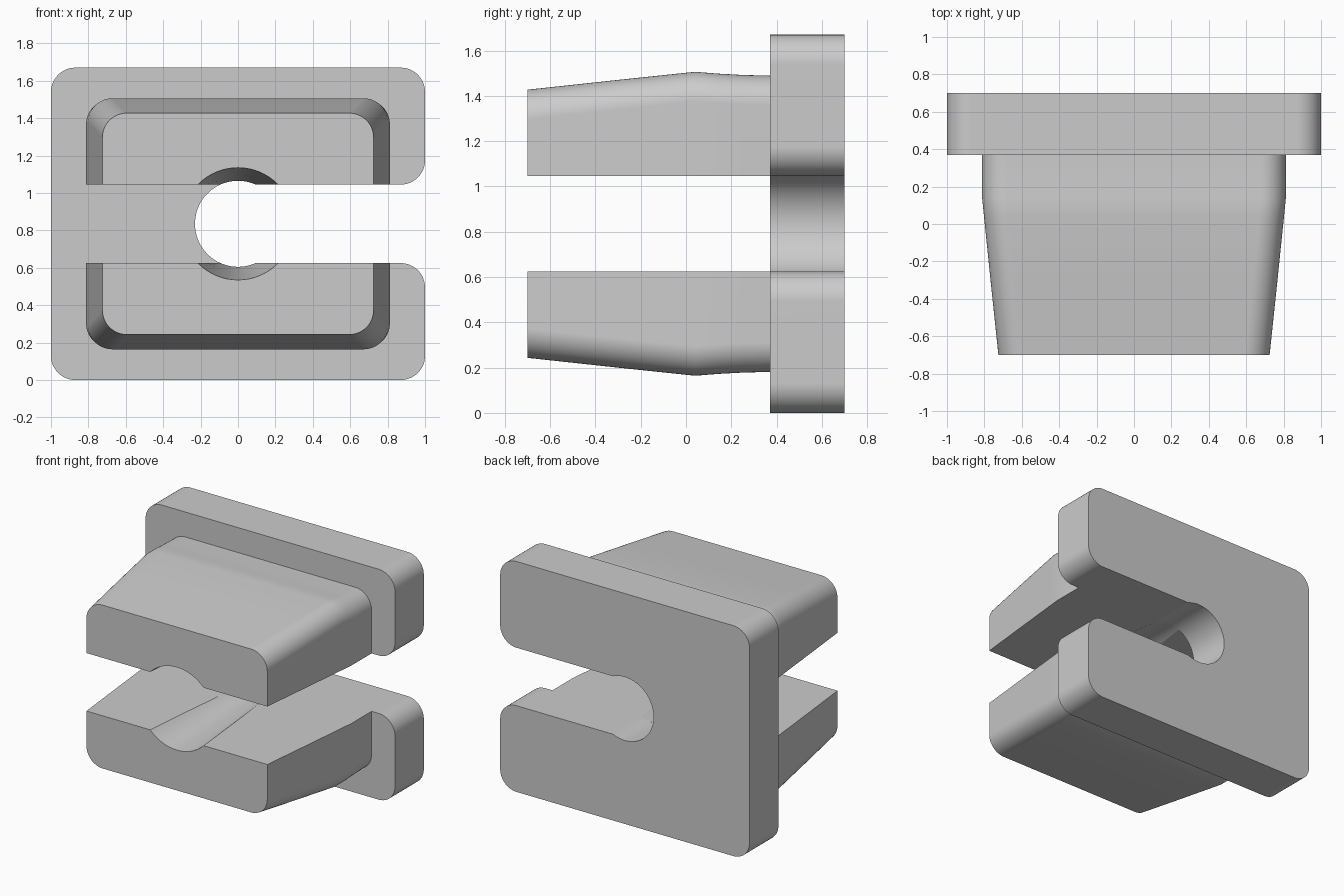
import bpy, bmesh
from math import sin, cos, asin, degrees, radians, sqrt

if "Cube" in bpy.data.objects:
    bpy.data.objects.remove(bpy.data.objects["Cube"])

MID = 0.835        # height of the slot centre line
SLOT = 0.21        # half height of the slot
BORE = 0.23        # bore radius in the flange
CORNER = 0.13      # corner rounding
FLANGE_FRONT, BACK, FRONT = 0.37, 0.70, -0.70

grey = bpy.data.materials.new("light_grey")
grey.use_nodes = True
grey.diffuse_color = (0.6, 0.6, 0.6, 1)
grey.node_tree.nodes["Principled BSDF"].inputs["Base Color"].default_value = (0.6, 0.6, 0.6, 1)


def arc(cx, cz, r, start, end, steps=12):
    angles = [radians(start + (end - start) * i / steps) for i in range(steps + 1)]
    return [(cx + r * cos(a), cz + r * sin(a)) for a in angles]


def loft(name, sections, cap_back=True):
    """Skin matching outlines given as (y, [(x, z), ...])."""
    bm = bmesh.new()
    rings = [[bm.verts.new((x, y, z + MID)) for x, z in pts] for y, pts in sections]
    for a, b in zip(rings, rings[1:]):
        for i in range(len(a)):
            j = (i + 1) % len(a)
            bm.faces.new((a[i], a[j], b[j], b[i]))
    bm.faces.new(rings[0])
    if cap_back:
        bm.faces.new(rings[-1])
    bmesh.ops.recalc_face_normals(bm, faces=bm.faces[:])
    mesh = bpy.data.meshes.new(name)
    bm.to_mesh(mesh)
    bm.free()
    mesh.materials.append(grey)
    obj = bpy.data.objects.new(name, mesh)
    bpy.context.collection.objects.link(obj)
    bpy.ops.object.select_all(action='DESELECT')
    obj.select_set(True)
    bpy.context.view_layer.objects.active = obj
    bpy.ops.object.shade_smooth_by_angle(angle=radians(20))
    weighted = obj.modifiers.new("flat_sides", 'WEIGHTED_NORMAL')
    weighted.keep_sharp = True
    return obj


# Flange: rounded plate with a keyhole slot open to the left
open_angle = degrees(asin(SLOT / BORE))
upper = arc(0, 0, BORE, 180, open_angle, 24)
upper += arc(1 - CORNER, SLOT + CORNER, CORNER, -90, 0)
upper += arc(1 - CORNER, MID - CORNER, CORNER, 0, 90)
upper += arc(CORNER - 1, MID - CORNER, CORNER, 90, 180)
lower = [(x, -z) for x, z in reversed(upper[1:])]
outline = upper + lower
loft("flange", [(FLANGE_FRONT, outline), (BACK, outline)])


# Jaws: tapered plug halves with a conical groove along the slot
def jaw_section(y, half_width, half_height):
    r = 0.30 + (BORE - 0.30) * (y - FRONT) / (FLANGE_FRONT - FRONT)
    a = degrees(asin(SLOT / r))
    pts = [(-half_width, SLOT)]
    pts += arc(0, 0, r, 180 - a, a, 16)
    pts += [(half_width, SLOT)]
    pts += arc(half_width - CORNER, half_height - CORNER, CORNER, 0, 90)
    pts += arc(CORNER - half_width, half_height - CORNER, CORNER, 90, 180)
    return pts


# depth, half width, half height
stations = [(FRONT, 0.725, 0.592), (-0.33, 0.764, 0.632), (0.04, 0.802, 0.671),
            (0.14, 0.812, 0.663), (0.25, 0.812, 0.657), (FLANGE_FRONT, 0.812, 0.654)]
for name, side in (("upper_jaw", 1), ("lower_jaw", -1)):
    loft(name, [(y, [(x, side * z) for x, z in jaw_section(y, w, h)])
                for y, w, h in stations], cap_back=False)
